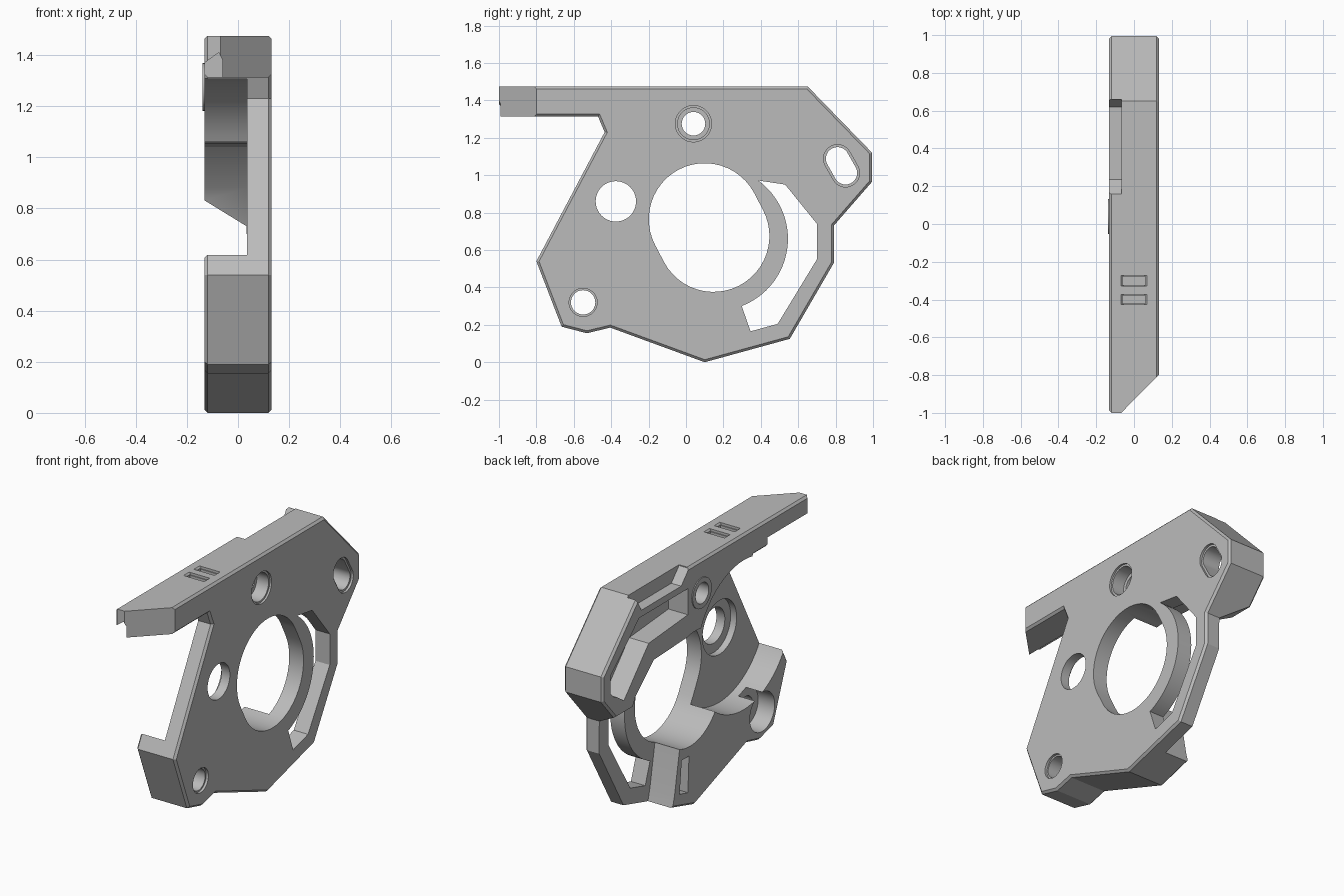
import bpy, bmesh, math

if "Cube" in bpy.data.objects:
    bpy.data.objects.remove(bpy.data.objects["Cube"])

grey = bpy.data.materials.new("plain grey")
grey.diffuse_color = (0.5, 0.5, 0.5, 1)
grey.use_nodes = True
grey.node_tree.nodes["Principled BSDF"].inputs["Base Color"].default_value = grey.diffuse_color


def prism(name, pts, a, b, axis="x", bevel=0.0):
    """Extrude a profile: (y, z) along x, or (x, z) along y."""
    def place(p, t):
        return (t, p[0], p[1]) if axis == "x" else (p[0], t, p[1])
    bm = bmesh.new()
    lo = [bm.verts.new(place(p, a)) for p in pts]
    hi = [bm.verts.new(place(p, b)) for p in pts]
    n = len(pts)
    caps = [bm.faces.new(lo), bm.faces.new(hi)]
    for i in range(n):
        j = (i + 1) % n
        bm.faces.new((lo[i], lo[j], hi[j], hi[i]))
    bmesh.ops.recalc_face_normals(bm, faces=bm.faces)
    if bevel:
        edges = list({e for f in caps for e in f.edges})
        bmesh.ops.bevel(bm, geom=edges, offset=bevel, segments=1, affect="EDGES")
    me = bpy.data.meshes.new(name)
    bm.to_mesh(me)
    bm.free()
    me.materials.append(grey)
    ob = bpy.data.objects.new(name, me)
    bpy.context.collection.objects.link(ob)
    return ob


def arc(cy, cz, r, start, end, n=32):
    """Points on an arc, angles in degrees."""
    angs = [math.radians(start + (end - start) * i / n) for i in range(n + 1)]
    return [(cy + r * math.cos(t), cz + r * math.sin(t)) for t in angs]


def circle(cy, cz, r, n=48):
    return arc(cy, cz, r, 0, 360, n)[:-1]


def stadium(p, q, r):
    """Rounded slot round two centres."""
    d = math.degrees(math.atan2(q[1] - p[1], q[0] - p[0]))
    return arc(*q, r, d - 90, d + 90, 24) + arc(*p, r, d + 90, d + 270, 24)


def boolean(ob, tool, op="DIFFERENCE"):
    mod = ob.modifiers.new("cut", "BOOLEAN")
    mod.operation, mod.solver, mod.object = op, "EXACT", tool
    bpy.context.view_layer.objects.active = ob
    bpy.ops.object.modifier_apply(modifier=mod.name)
    bpy.data.objects.remove(tool, do_unlink=True)


def cut(pts, a, b, axis="x"):
    boolean(body, prism("cutter", pts, a, b, axis))


def rect(u0, u1, v0, v1):
    return [(u0, v0), (u1, v0), (u1, v1), (u0, v1)]


# Full-thickness side plate with top arm
outline = [(-1, 1.475), (0.65, 1.475), (0.995, 1.12), (0.995, 0.965), (0.79, 0.73),
           (0.79, 0.53), (0.555, 0.125), (0.10, 0.0), (-0.405, 0.185), (-0.53, 0.155),
           (-0.665, 0.19), (-0.80, 0.54), (-0.435, 1.23), (-0.47, 1.313), (-1, 1.313)]
body = prism("side_plate", outline, -0.132, 0.132, bevel=0.013)

# Thin the plate from the inner side: round clearance and rear lower area
cut(circle(-0.37, 0.86, 0.458, 72), -0.3, 0.035)
cut([(0.04, 1.06), (0.5, 1.04), (0.68, 0.88), (0.77, 0.70), (0.95, 0.70), (0.95, -0.1),
     (0.36, -0.1), (0.30, 0.13), (0.25, 0.40), (0.0, 0.5)], -0.3, 0.035)
# Sloped underside of the rear block
cut([(-0.3, 0.6), (-0.3, 0.935), (0.034, 0.73), (0.034, 0.6)], 0.55, 1.2, "y")

# Slanted front end of the arm, underside groove and upper notch
bm_end = [(-1.05, 0.0), (-0.80, 0.0)]
tool = prism("end_cutter", [(0.14, 1.2), (0.14, 1.6), (-0.068, 1.6), (-0.068, 1.2)], -1.1, -0.79, "y")
for v in tool.data.vertices:
    if v.co.y > -1:
        v.co.y = -0.79 if v.co.x > 0 else -1.0
boolean(body, tool)
cut([(-0.3, 1.2), (-0.3, 1.37), (-0.13, 1.37), (-0.075, 1.41), (-0.06, 1.38), (-0.06, 1.2)],
    -1.1, -0.6, "y")
cut([(0.16, 1.6), (0.16, 1.47), (0.235, 1.39), (0.62, 1.39), (0.66, 1.46), (0.66, 1.6)], -0.3, -0.065)

# Two nut slots in the top edge
for y in (-0.30, -0.40):
    cut(rect(-0.06, 0.06, 1.40, 1.6), y - 0.022, y + 0.022, "y")
    cut([(-0.055, 1.46), (0.055, 1.46), (0.09, 1.495), (-0.09, 1.495)], y - 0.027, y + 0.027, "y")

# Rear block pocket and lower rib channel
cut([(0.17, 1.19), (0.55, 1.16), (0.79, 0.90), (0.92, 0.99), (0.92, 1.10), (0.64, 1.35), (0.17, 1.35)],
    -0.3, 0.0)
cut([(0.17, 0.10), (0.25, 0.12), (0.23, 0.32), (0.16, 0.32)], -0.3, -0.05)

# Boss round the upper screw hole
boolean(body, prism("boss", circle(0.04, 1.275, 0.093), -0.138, -0.05), "UNION")

# Large motor opening and curved vent
cut(stadium((0.10, 0.765), (0.147, 0.675), 0.299), -0.3, 0.3)
cut([(0.53, 0.95), (0.70, 0.74), (0.70, 0.55), (0.49, 0.205), (0.345, 0.165)]
    + arc(0.16, 0.66, 0.385, -69, 54), -0.3, 0.3)

# Round holes: centre, radius, then counterbore on the outer or inner face
for y, z, r, bores in (
        (0.04, 1.275, 0.063, [(0.097, 0.12, 0.3), (0.085, 0.04, 0.3)]),
        (-0.375, 0.86, 0.108, [(0.165, -0.3, 0.075)]),
        (-0.55, 0.32, 0.065, [(0.075, 0.117, 0.3), (0.12, -0.3, -0.02)])):
    cut(circle(y, z, r), -0.3, 0.3)
    for br, a, b in bores:
        cut(circle(y, z, br), a, b)

# Slanted adjustment slot
ends = ((0.81, 1.088), (0.853, 1.012))
cut(stadium(*ends, 0.062), -0.3, 0.3)
cut(stadium(*ends, 0.075), 0.118, 0.3)

# Smooth curved walls, keep corners crisp
body.select_set(True)
bpy.context.view_layer.objects.active = body
bpy.ops.object.shade_smooth_by_angle(angle=math.radians(25))
